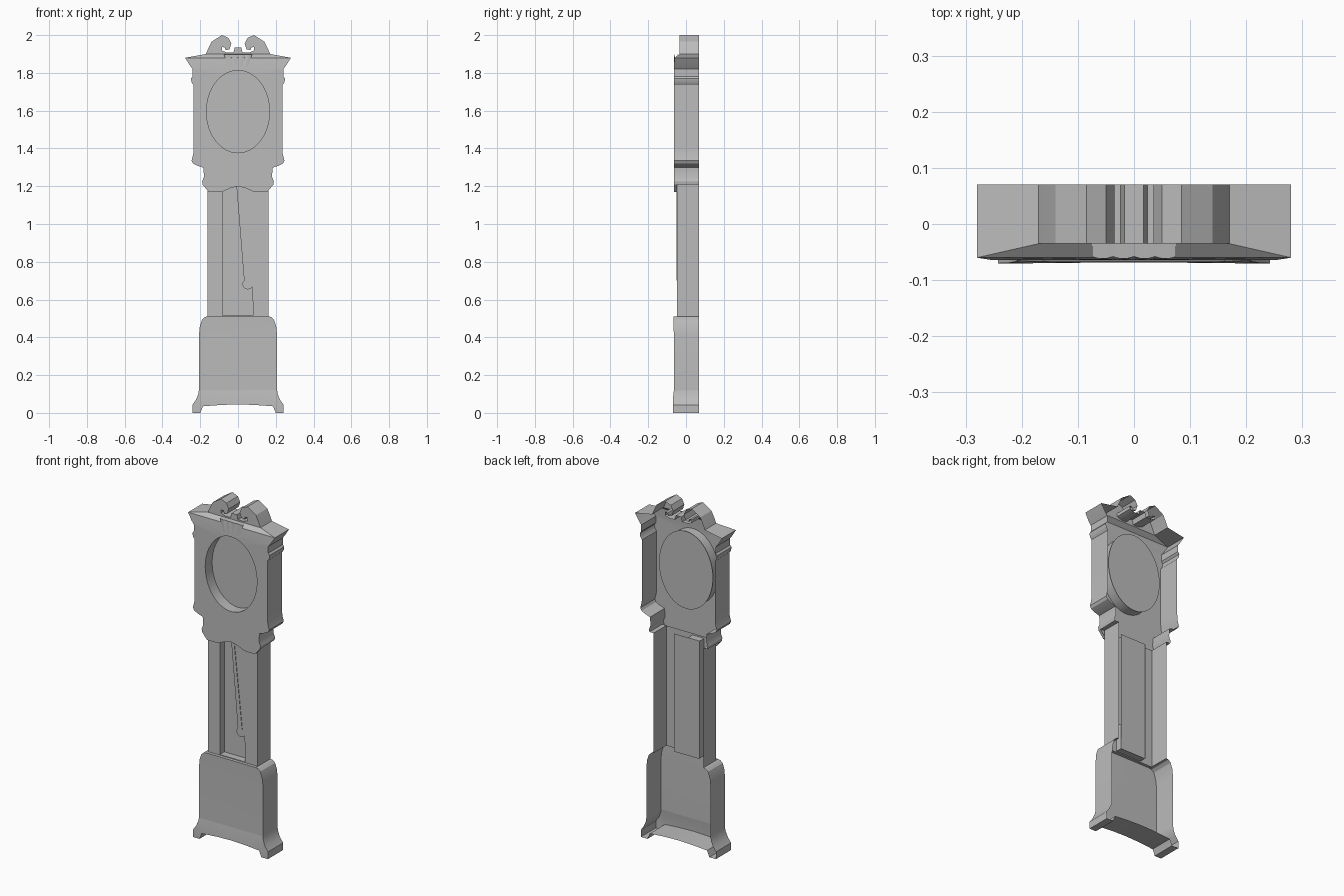
import bpy, bmesh, math

if "Cube" in bpy.data.objects:
    bpy.data.objects.remove(bpy.data.objects["Cube"])

grey = bpy.data.materials.new("grey")
grey.diffuse_color = (0.5, 0.5, 0.5, 1)
grey.use_nodes = True
grey.node_tree.nodes["Principled BSDF"].inputs["Base Color"].default_value = grey.diffuse_color
BACK, HOOD, TRUNK = 0.07, -0.064, -0.048


def finish(name, bm):
    me = bpy.data.meshes.new(name)
    bm.to_mesh(me)
    bm.free()
    ob = bpy.data.objects.new(name, me)
    bpy.context.collection.objects.link(ob)
    me.materials.append(grey)
    bpy.ops.object.select_all(action='DESELECT')
    bpy.context.view_layer.objects.active = ob
    ob.select_set(True)
    bpy.ops.object.shade_smooth_by_angle(angle=math.radians(30))
    return ob


def mirror(half):
    """Right half, listed from bottom to top, to a full counter-clockwise outline."""
    return half + [(-p[0],) + tuple(p[1:]) for p in reversed(half) if abs(p[0]) > 1e-6]


def shell(name, outline, holes=(), open_z=()):
    """Front plate with walls running back. Points are (x, z, front y, back y)."""
    bm = bmesh.new()
    rim = []
    for loop in [outline, *holes]:
        vs = [bm.verts.new((p[0], p[2], p[1])) for p in loop]
        n = len(vs)
        rim += [bm.edges.new((vs[i], vs[(i + 1) % n])) for i in range(n)]
    bmesh.ops.triangle_fill(bm, edges=rim, use_beauty=True, normal=(0, -1, 0))
    bm.normal_update()
    for f in bm.faces:
        if f.normal.y > 0:
            f.normal_flip()
    # walls
    for loop in [outline, *holes]:
        for a, b in zip(loop, loop[1:] + loop[:1]):
            if a[1] == b[1] and a[1] in open_z:
                continue
            if a[3] - a[2] < 1e-4 and b[3] - b[2] < 1e-4:
                continue
            pts = [(a[0], a[2], a[1]), (a[0], a[3], a[1]), (b[0], b[3], b[1]), (b[0], b[2], b[1])]
            bm.faces.new([bm.verts.new(p) for p in pts])
    bmesh.ops.remove_doubles(bm, verts=bm.verts, dist=1e-5)
    return finish(name, bm)


def depth(pts, front, back):
    return [(x, z, front, back) for x, z in pts]


def ellipse(cx, cz, rx, rz, n=48):
    return [(cx + rx * math.cos(2 * math.pi * i / n), cz + rz * math.sin(2 * math.pi * i / n))
            for i in range(n)]


# Hood: shaped sides, wavy skirt and round opening
skirt = depth([(0, 1.2), (0.04, 1.19), (0.085, 1.17), (0.155, 1.17), (0.187, 1.208)], HOOD, TRUNK)
sides = depth([(0.187, 1.21), (0.19, 1.225), (0.18, 1.25), (0.183, 1.298), (0.215, 1.308),
               (0.238, 1.32), (0.246, 1.335), (0.237, 1.37), (0.235, 1.4), (0.235, 1.735),
               (0.246, 1.75), (0.249, 1.77), (0.24, 1.782), (0.24, 1.82), (0.255, 1.84)], HOOD, BACK)
dial_hole = depth(ellipse(0, 1.595, 0.167, 0.218)[::-1], HOOD, 0.0)
shell("hood", mirror(skirt + sides + [(0.28, 1.88, -0.06, BACK)]), [dial_hole], open_z=(1.88,))
shell("dial", depth(ellipse(0, 1.595, 0.174, 0.226), 0.0, 0.0))

# Ledges under the hood beside the trunk
for side, x0, x1 in (("right", 0.161, 0.187), ("left", -0.187, -0.161)):
    bm = bmesh.new()
    bm.faces.new([bm.verts.new(p) for p in
                  ((x0, TRUNK, 1.21), (x0, BACK, 1.21), (x1, BACK, 1.21), (x1, TRUNK, 1.21))])
    finish(side + "_hood_ledge", bm)

# Cornice slope and scrolled pediment
shell("cornice", mirror([(0.28, 1.88, -0.06, BACK), (0.17, 1.9, -0.035, BACK)]), open_z=(1.88, 1.9))
scroll = [(0.17, 1.9), (0.155, 1.935), (0.14, 1.965), (0.085, 2.0), (0.05, 1.985), (0.035, 1.955),
          (0.045, 1.925), (0.065, 1.92), (0.07, 1.935), (0.085, 1.937), (0.085, 1.918),
          (0.06, 1.908), (0.024, 1.908), (0.017, 1.935)]
shell("pediment", mirror(depth(scroll, -0.035, BACK)), open_z=(1.9,))

# Fluted fan ornament on the cornice
bm = bmesh.new()
rows = []
for y, z, w, bump in ((-0.064, 1.83, 0.05, 0), (-0.06, 1.87, 0.065, 0.003),
                      (-0.058, 1.897, 0.075, 0.004), (-0.035, 1.9, 0.075, 0)):
    rows.append([bm.verts.new((w * (i / 10 - 1), y - bump * abs(math.sin(i * math.pi / 5)), z))
                 for i in range(21)])
for lo, hi in zip(rows, rows[1:]):
    for i in range(20):
        bm.faces.new((lo[i], lo[i + 1], hi[i + 1], hi[i]))
finish("fan_ornament", bm)

# Trunk with window recess cut around the pendulum
REC = -0.007
bob = [(0.052 + 0.028 * math.cos(math.radians(a)), 0.682 + 0.028 * math.sin(math.radians(a)))
       for a in range(-30, -236, -15)]
window = [(-0.083, 0.515), (-0.083, 1.2), (-0.008, 1.2)] + bob[::-1] + [(0.08, 0.515)]
trunk = mirror(depth([(0.161, 0.51), (0.161, 1.21)], TRUNK, BACK))
shell("trunk", trunk, [depth(window, TRUNK, REC)], open_z=(0.51, 1.21))
shell("window_back", mirror(depth([(0.082, 0.512), (0.082, 1.2)], REC, REC)))

# Pendulum rod and bob plates
rod = [(-0.008, 1.2), (0.036, 0.7), (0.062, 0.7), (0.01, 1.2)]
shell("pendulum_rod", depth(rod, TRUNK - 0.003, TRUNK))

# Base box with shouldered top
shell("base", mirror([(0.207, 0.12, -0.064, BACK), (0.207, 0.41, -0.064, BACK),
                      (0.202, 0.46, -0.066, BACK), (0.19, 0.495, -0.066, BACK),
                      (0.175, 0.508, -0.066, BACK), (0.161, 0.51, -0.066, BACK),
                      (0.16, 0.511, -0.066, TRUNK)]), open_z=(0.12,))

# Plinth with flared feet and arched apron
plinth = [(0, 0.045, -0.069, BACK), (0.09, 0.042, -0.069, BACK), (0.185, 0.035, -0.07, BACK),
          (0.2, 0, -0.07, BACK), (0.242, 0, -0.07, BACK), (0.242, 0.042, -0.07, BACK),
          (0.222, 0.07, -0.069, BACK), (0.21, 0.1, -0.067, BACK), (0.207, 0.12, -0.064, BACK)]
shell("plinth", mirror(plinth), open_z=(0.12,))
